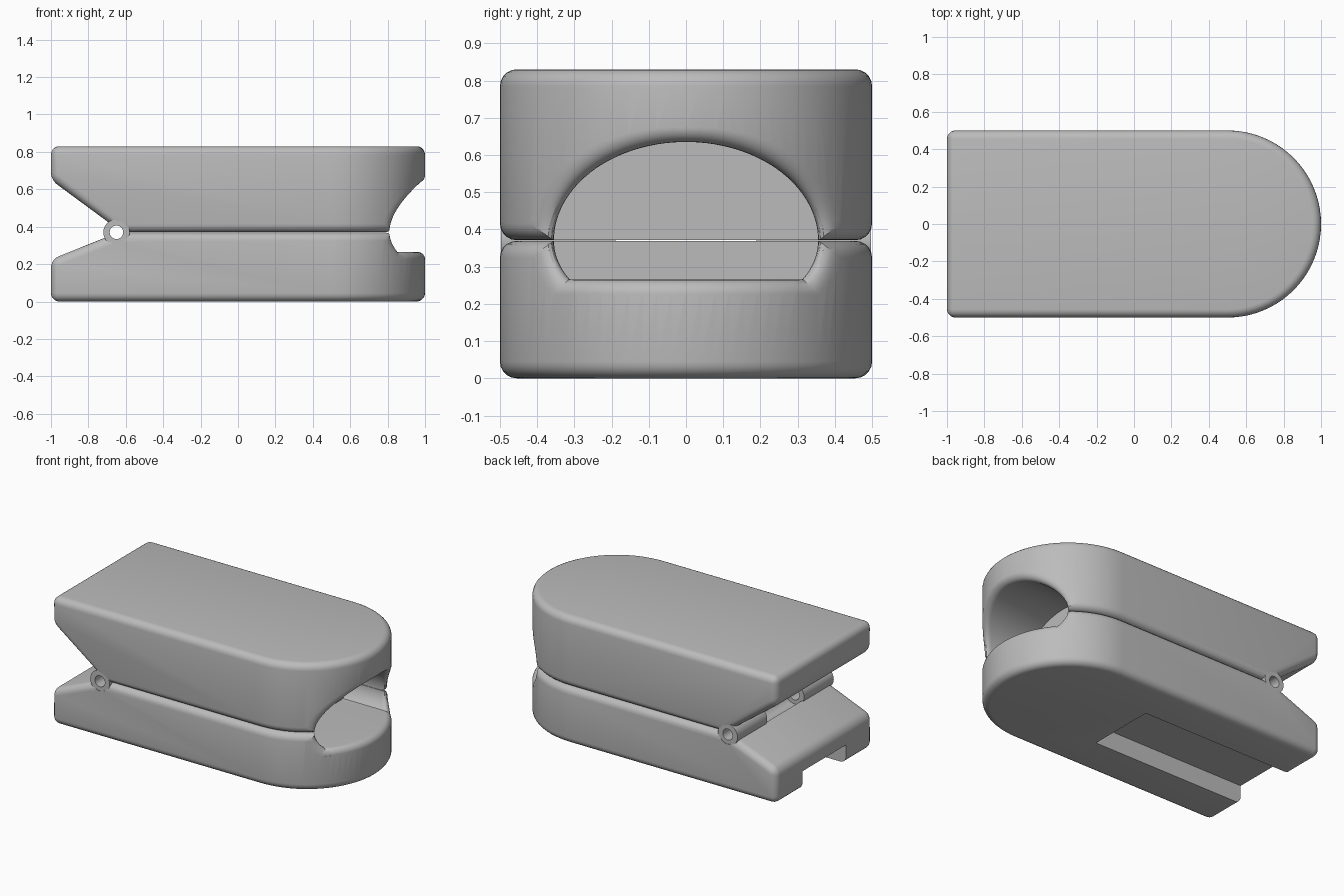
import bpy, bmesh
from math import sin, cos, pi, sqrt
from mathutils import Vector, Matrix

cube = bpy.data.objects.get("Cube")
if cube:
    bpy.data.objects.remove(cube)

SEAM = 0.37            # height where the two shells meet
HINGE = (-0.65, SEAM)  # hinge axis in x, z
ROUND = 0.045          # edge rounding

grey = bpy.data.materials.new("matte grey")
grey.use_nodes = True
grey.diffuse_color = (0.5, 0.5, 0.5, 1)
grey.node_tree.nodes["Principled BSDF"].inputs["Base Color"].default_value = (0.5, 0.5, 0.5, 1)


def to_object(name, bm):
    bmesh.ops.recalc_face_normals(bm, faces=bm.faces[:])
    mesh = bpy.data.meshes.new(name)
    bm.to_mesh(mesh)
    bm.free()
    mesh.materials.append(grey)
    obj = bpy.data.objects.new(name, mesh)
    bpy.context.collection.objects.link(obj)
    return obj


def activate(obj):
    bpy.ops.object.select_all(action='DESELECT')
    obj.select_set(True)
    bpy.context.view_layer.objects.active = obj


def loft(rings):
    """Closed solid through rings of equal point count."""
    bm = bmesh.new()
    loops = [[bm.verts.new(p) for p in ring] for ring in rings]
    for a, b in zip(loops, loops[1:]):
        for i in range(len(a)):
            j = (i + 1) % len(a)
            bm.faces.new((a[i], a[j], b[j], b[i]))
    bm.faces.new(loops[0])
    bm.faces.new(loops[-1])
    return bm


def circle(radius, y, count=32):
    return [(HINGE[0] + radius * cos(2 * pi * i / count), y,
             HINGE[1] + radius * sin(2 * pi * i / count)) for i in range(count)]


def shell(name, z0, z1, slope_start, slope_end, side):
    """Round-nosed slab with a sloped grip at the square end."""
    arc = [(0.5 + 0.5 * sin(pi * i / 40), -0.5 * cos(pi * i / 40)) for i in range(41)]
    outline = arc + [(-1, 0.5), (-1, -0.5)]
    bm = loft([[(x, y, z) for x, y in outline] for z in (z0, z1)])
    bmesh.ops.recalc_face_normals(bm, faces=bm.faces[:])
    dx, dz = slope_end[0] - slope_start[0], slope_end[1] - slope_start[1]
    cut = bmesh.ops.bisect_plane(
        bm, geom=bm.verts[:] + bm.edges[:] + bm.faces[:], dist=1e-5,
        plane_co=(slope_start[0], 0, slope_start[1]),
        plane_no=Vector((-dz, 0, dx)) * side, clear_outer=True)
    rim = [e for e in cut["geom_cut"] if isinstance(e, bmesh.types.BMEdge)]
    bmesh.ops.edgenet_fill(bm, edges=rim)
    bmesh.ops.recalc_face_normals(bm, faces=bm.faces[:])
    sharp = [e for e in bm.edges if e.calc_face_angle(0) > 0.3]
    bmesh.ops.bevel(bm, geom=sharp, offset=ROUND, offset_type='OFFSET',
                    segments=5, profile=0.5, affect='EDGES', clamp_overlap=True)
    return to_object(name, bm)


def finger_opening():
    """Arched tunnel with a flat floor, flaring out at the curved nose."""
    def ring(angle, deep_x=None, far_x=None):
        points = []
        for i in range(96):
            t = 2 * pi * (i + 0.5) / 96
            height = 0.265 if sin(t) > 0 else 0.22
            y, z = 0.355 * cos(t), SEAM + height * sin(t)
            normal = Vector((cos(t) / 0.355, sin(t) / height)).normalized()
            if z < 0.265:
                z, normal = 0.265, Vector((0, -1))
            r = 0.04 + 0.03 * abs(normal.x)
            flare = r * (1 - cos(angle))
            y, z = y + normal.x * flare, z + normal.y * flare
            nose = 0.5 + sqrt(max(0, 0.25 - y * y))
            x = deep_x or far_x or nose - r + r * sin(angle)
            points.append((x, y, z))
        return points
    steps = [ring(pi / 2 * k / 7) for k in range(8)]
    return to_object("opening_cutter", loft([ring(0, deep_x=0.54)] + steps + [ring(pi / 2, far_x=1.3)]))


def box_cutter(low, high):
    bm = bmesh.new()
    low, high = Vector(low), Vector(high)
    bmesh.ops.create_cube(bm, size=1, matrix=Matrix.Translation((low + high) / 2)
                          @ Matrix.Diagonal((*(high - low), 1)))
    return to_object("channel_cutter", bm)


def carve(obj, cutter):
    mod = obj.modifiers.new("carve", 'BOOLEAN')
    mod.operation, mod.solver, mod.object = 'DIFFERENCE', 'EXACT', cutter
    activate(obj)
    bpy.ops.object.modifier_apply(modifier=mod.name)


# Two clamp shells
lower = shell("lower_shell", 0, SEAM - 0.001, (-1, 0.225), (-0.64, SEAM), 1)
upper = shell("upper_shell", SEAM + 0.001, 0.83, (-1, 0.65), (-0.62, SEAM), -1)

# Finger opening, hinge bore and underside channel
opening = finger_opening()
bore = to_object("bore_cutter", loft([circle(0.062, -0.6), circle(0.062, 0.6)]))
channel = box_cutter((-1.2, -0.225, -0.1), (0.1, 0.225, 0.12))
for body in (lower, upper):
    carve(body, opening)
    carve(body, bore)
carve(lower, channel)
for cutter in (opening, bore, channel):
    bpy.data.objects.remove(cutter)

# Hinge knuckles: hollow tubes on each side
knuckles = []
for label, s in (("front", -1), ("back", 1)):
    bm = bmesh.new()
    loops = [[bm.verts.new(p) for p in circle(r, s * y)]
             for r, y in ((0.07, 0.19), (0.07, 0.497), (0.036, 0.497), (0.036, 0.19))]
    for a, b in zip(loops, loops[1:] + loops[:1]):
        for i in range(len(a)):
            j = (i + 1) % len(a)
            bm.faces.new((a[i], a[j], b[j], b[i]))
    knuckles.append(to_object(label + "_hinge_knuckle", bm))

for obj in [lower, upper] + knuckles:
    activate(obj)
    bpy.ops.object.shade_smooth_by_angle(angle=0.5)
